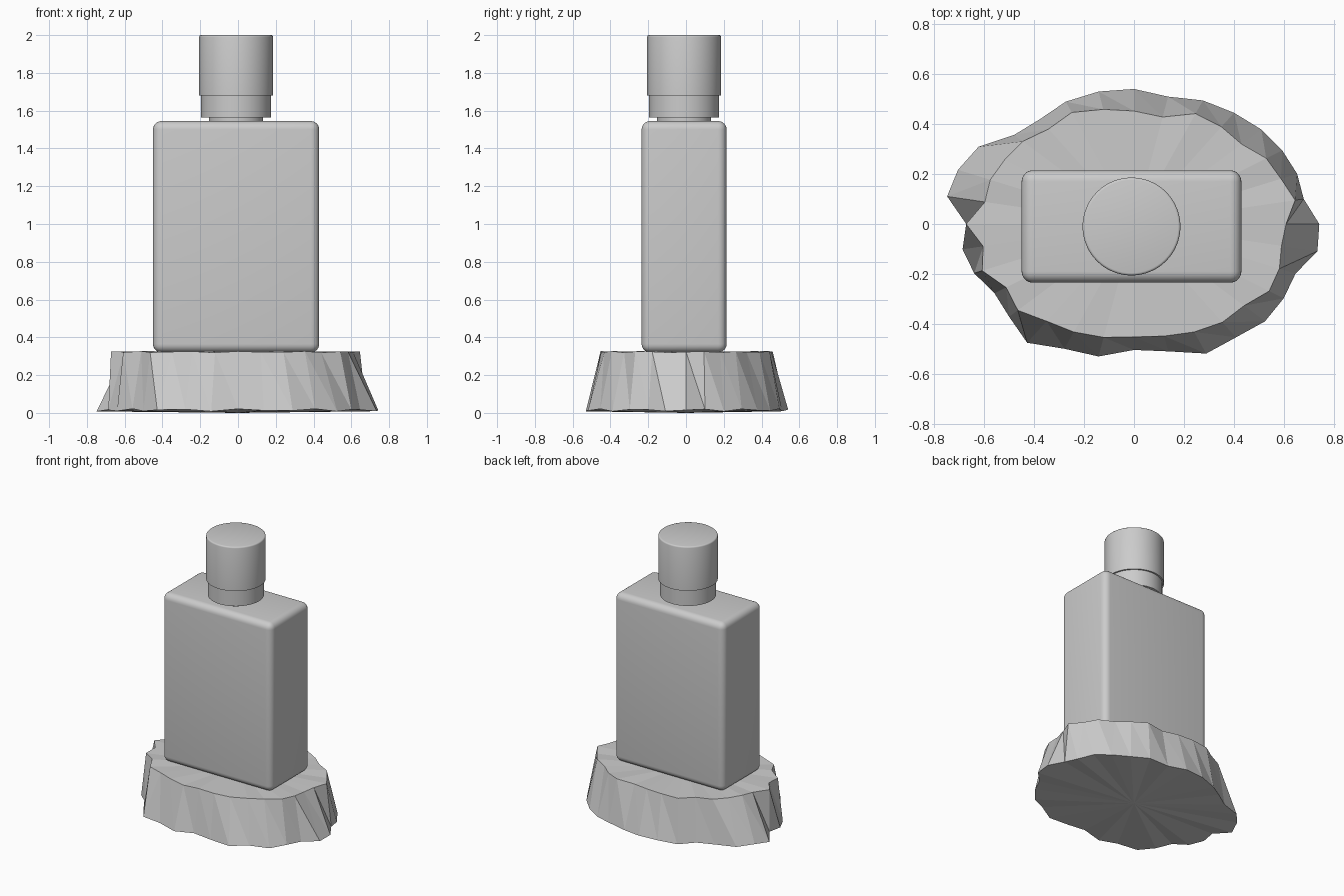
import bpy
import bmesh
from math import cos, sin, pi, radians
from mathutils import Matrix, Vector

# Remove the default cube
default_cube = bpy.data.objects.get("Cube")
if default_cube:
    bpy.data.objects.remove(default_cube, do_unlink=True)

# Single flat colour
grey = bpy.data.materials.new("plain grey")
grey.use_nodes = True
colour = (0.6, 0.6, 0.6, 1)
grey.diffuse_color = colour
grey.node_tree.nodes["Principled BSDF"].inputs["Base Color"].default_value = colour

AXIS = Vector((-0.01, -0.01, 0))


def finish(name, bm, smooth=True):
    """Turn a bmesh into a named object with the shared material."""
    bmesh.ops.recalc_face_normals(bm, faces=bm.faces)
    mesh = bpy.data.meshes.new(name)
    bm.to_mesh(mesh)
    bm.free()
    mesh.materials.append(grey)
    obj = bpy.data.objects.new(name, mesh)
    bpy.context.collection.objects.link(obj)
    if smooth:
        bpy.ops.object.select_all(action='DESELECT')
        obj.select_set(True)
        bpy.context.view_layer.objects.active = obj
        bpy.ops.object.shade_smooth_by_angle(angle=radians(35))
    return obj


def cylinder(name, radius, bottom, top, rim=0.0):
    """Upright cylinder on the bottle axis with an optional rounded top rim."""
    bm = bmesh.new()
    centre = AXIS + Vector((0, 0, (bottom + top) / 2))
    bmesh.ops.create_cone(bm, cap_ends=True, segments=64, radius1=radius,
                          radius2=radius, depth=top - bottom,
                          matrix=Matrix.Translation(centre))
    if rim:
        edges = [e for e in bm.edges
                 if all(abs(v.co.z - top) < 1e-4 for v in e.verts)]
        bmesh.ops.bevel(bm, geom=edges, offset=rim, segments=3,
                        profile=0.5, affect='EDGES')
    return finish(name, bm)


def rounded_box(name, size, bottom, rounding):
    """Box on the bottle axis with all edges rounded."""
    bm = bmesh.new()
    centre = AXIS + Vector((0, 0, bottom + size[2] / 2))
    bmesh.ops.create_cube(bm, size=1)
    bmesh.ops.scale(bm, vec=size, verts=bm.verts)
    bmesh.ops.translate(bm, vec=centre, verts=bm.verts)
    bmesh.ops.bevel(bm, geom=list(bm.edges), offset=rounding, segments=6,
                    profile=0.5, affect='EDGES')
    return finish(name, bm)


def ragged_ring(bm, percents, height, ripple):
    """Uneven oval ring; each percentage scales the oval radius."""
    ring = []
    for index, percent in enumerate(percents):
        angle = 2 * pi * index / len(percents)
        scale = percent / 100
        lift = ripple * sin(index * 2.4)
        ring.append(bm.verts.new((0.7 * scale * cos(angle),
                                  0.52 * scale * sin(angle),
                                  height + lift)))
    return ring


def rock(name, lower_percents, upper_percents):
    """Faceted stone plinth with a triangle fan on each end."""
    bm = bmesh.new()
    lower = ragged_ring(bm, lower_percents, 0.015, 0.007)
    upper = ragged_ring(bm, upper_percents, 0.323, 0.004)
    floor_centre = bm.verts.new((0, 0, 0))
    top_centre = bm.verts.new((0, 0, 0.322))
    for index in range(len(lower)):
        a, b = lower[index - 1], lower[index]
        c, d = upper[index], upper[index - 1]
        bm.faces.new((a, b, d))
        bm.faces.new((b, c, d))
        bm.faces.new((b, a, floor_centre))
        bm.faces.new((d, c, top_centre))
    return finish(name, bm, smooth=False)


# Rough stone plinth
rock("stone_base",
     [106, 99, 101, 102, 103, 103, 103, 100, 104, 104, 102, 97, 97, 107, 109, 109,
      96, 100, 99, 96, 101, 110, 104, 104, 97, 100, 108, 105, 106, 103, 100, 107],
     [87, 94, 91, 91, 87, 90, 92, 84, 87, 90, 93, 88, 90, 89, 89, 87,
      96, 88, 94, 88, 94, 90, 90, 89, 87, 88, 90, 91, 89, 93, 90, 86])

# Bottle body
rounded_box("bottle_body", (0.88, 0.45, 1.225), 0.32, 0.045)

# Neck, collar and cap stacked on the body
cylinder("bottle_neck", 0.143, 1.52, 1.57)
cylinder("spray_collar", 0.185, 1.565, 1.69)
cylinder("bottle_cap", 0.196, 1.68, 2.0, rim=0.01)
